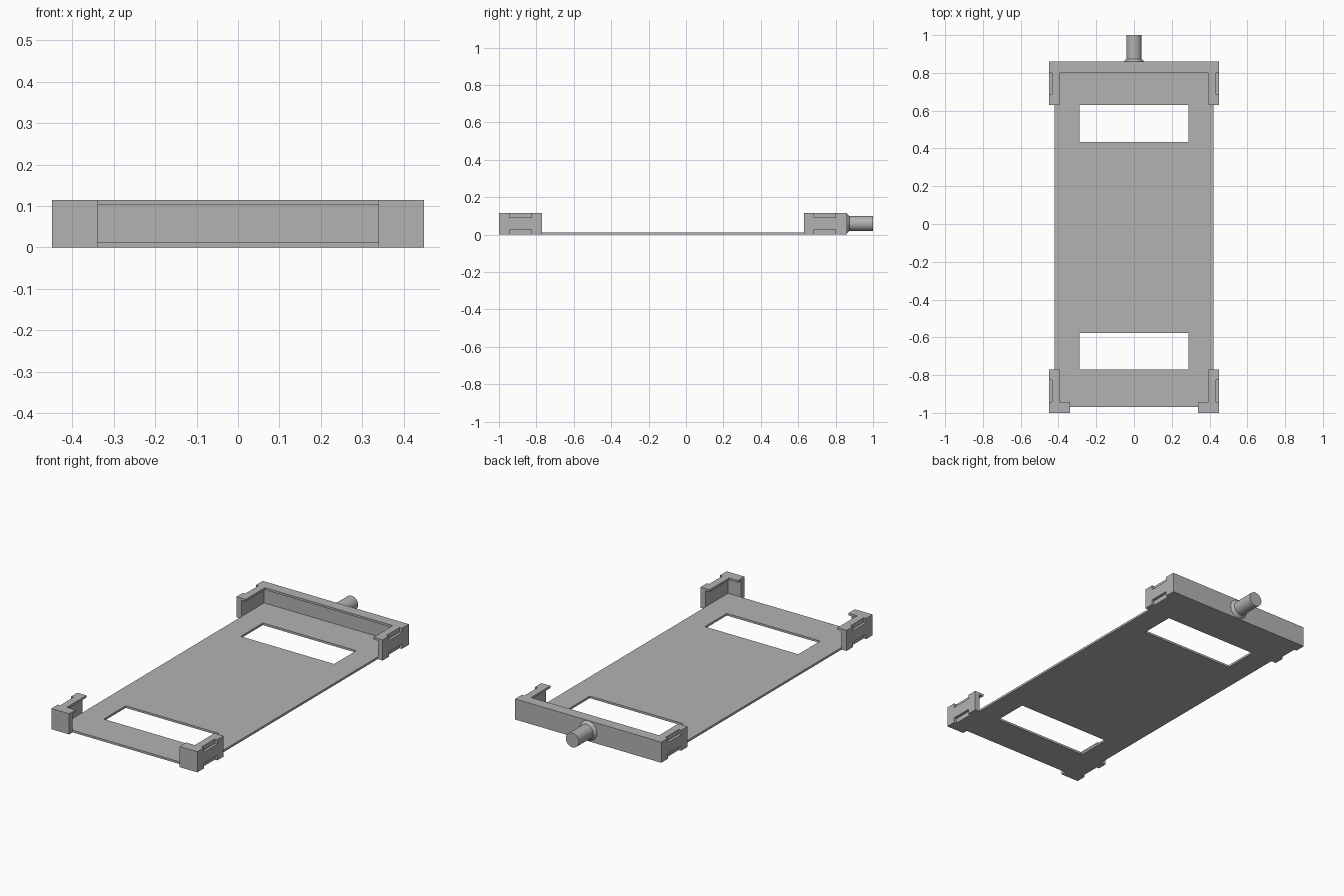
import bpy, bmesh, math
from mathutils import Matrix, Vector

cube = bpy.data.objects.get("Cube")
if cube:
    bpy.data.objects.remove(cube, do_unlink=True)

grey = bpy.data.materials.new("plain grey")
grey.use_nodes = True
COLOR = (0.45, 0.45, 0.45, 1)
grey.diffuse_color = COLOR
grey.node_tree.nodes["Principled BSDF"].inputs["Base Color"].default_value = COLOR

HEIGHT, FLOOR, LIP_Z = 0.115, 0.012, 0.103


def add_object(name, bm):
    bmesh.ops.recalc_face_normals(bm, faces=bm.faces)
    mesh = bpy.data.meshes.new(name)
    bm.to_mesh(mesh)
    bm.free()
    mesh.materials.append(grey)
    ob = bpy.data.objects.new(name, mesh)
    bpy.context.collection.objects.link(ob)
    return ob


def box(name, x, y, z):
    """Box from (min, max) ranges on each axis."""
    bm = bmesh.new()
    size = Vector([r[1] - r[0] for r in (x, y, z)])
    mid = Vector([(r[0] + r[1]) / 2 for r in (x, y, z)])
    bmesh.ops.create_cube(bm, size=1, matrix=Matrix.Translation(mid) @ Matrix.Diagonal(size).to_4x4())
    return add_object(name, bm)


def cut(ob, x, y, z):
    """Subtract a box and discard the cutter."""
    cutter = box("cutter", x, y, z)
    cutter.hide_render = True
    mod = ob.modifiers.new("cut", 'BOOLEAN')
    mod.operation, mod.solver, mod.object = 'DIFFERENCE', 'EXACT', cutter
    bpy.context.view_layer.objects.active = ob
    bpy.ops.object.modifier_apply(modifier=mod.name)
    bpy.data.objects.remove(cutter, do_unlink=True)


def hollow(ob):
    """Leave the outer walls and the thin lip that overhangs the tray."""
    cut(ob, (-0.42, 0.42), (-0.97, 0.83), (-1, LIP_Z))
    cut(ob, (-0.394, 0.394), (-0.943, 0.80), (LIP_Z - 0.02, 1))


def notch(ob, side, y):
    """Shallow strap notches above and below on the outer wall."""
    x = sorted((side * 0.435, side * 0.6))
    cut(ob, x, y, (0.09, 1))
    cut(ob, x, y, (-1, 0.027))


# Base plate with two rectangular windows
plate = box("base_plate", (-0.42, 0.42), (-0.97, 0.83), (0, FLOOR))
for y in ((0.435, 0.63), (-0.77, -0.577)):
    cut(plate, (-0.288, 0.288), y, (-1, 1))

# Back rail wrapping both rear corners
rail = box("back_rail", (-0.45, 0.45), (0.63, 0.86), (0, HEIGHT))
hollow(rail)
for side in (-1, 1):
    notch(rail, side, (0.685, 0.80))

# Front corner brackets
for side, label in ((-1, "right"), (1, "left")):
    corner = box("front_corner_" + label, sorted((side * 0.34, side * 0.45)),
                 (-1, -0.77), (0, HEIGHT))
    hollow(corner)
    notch(corner, side, (-0.943, -0.825))

# Round peg with a flared foot on the back rail
bm = bmesh.new()
profile = [(0, 0.86), (0.054, 0.86), (0.04, 0.874), (0.04, 1), (0, 1)]
verts = [bm.verts.new((r, y, 0)) for r, y in profile]
edges = [bm.edges.new(pair) for pair in zip(verts, verts[1:])]
bmesh.ops.spin(bm, geom=verts + edges, cent=(0, 0, 0), axis=(0, 1, 0),
               angle=math.tau, steps=40)
bmesh.ops.remove_doubles(bm, verts=bm.verts, dist=0.0001)
bmesh.ops.translate(bm, verts=bm.verts, vec=(0, 0, 0.059))
peg = add_object("back_peg", bm)
bpy.ops.object.select_all(action='DESELECT')
peg.select_set(True)
bpy.context.view_layer.objects.active = peg
bpy.ops.object.shade_smooth_by_angle(angle=math.radians(30))
